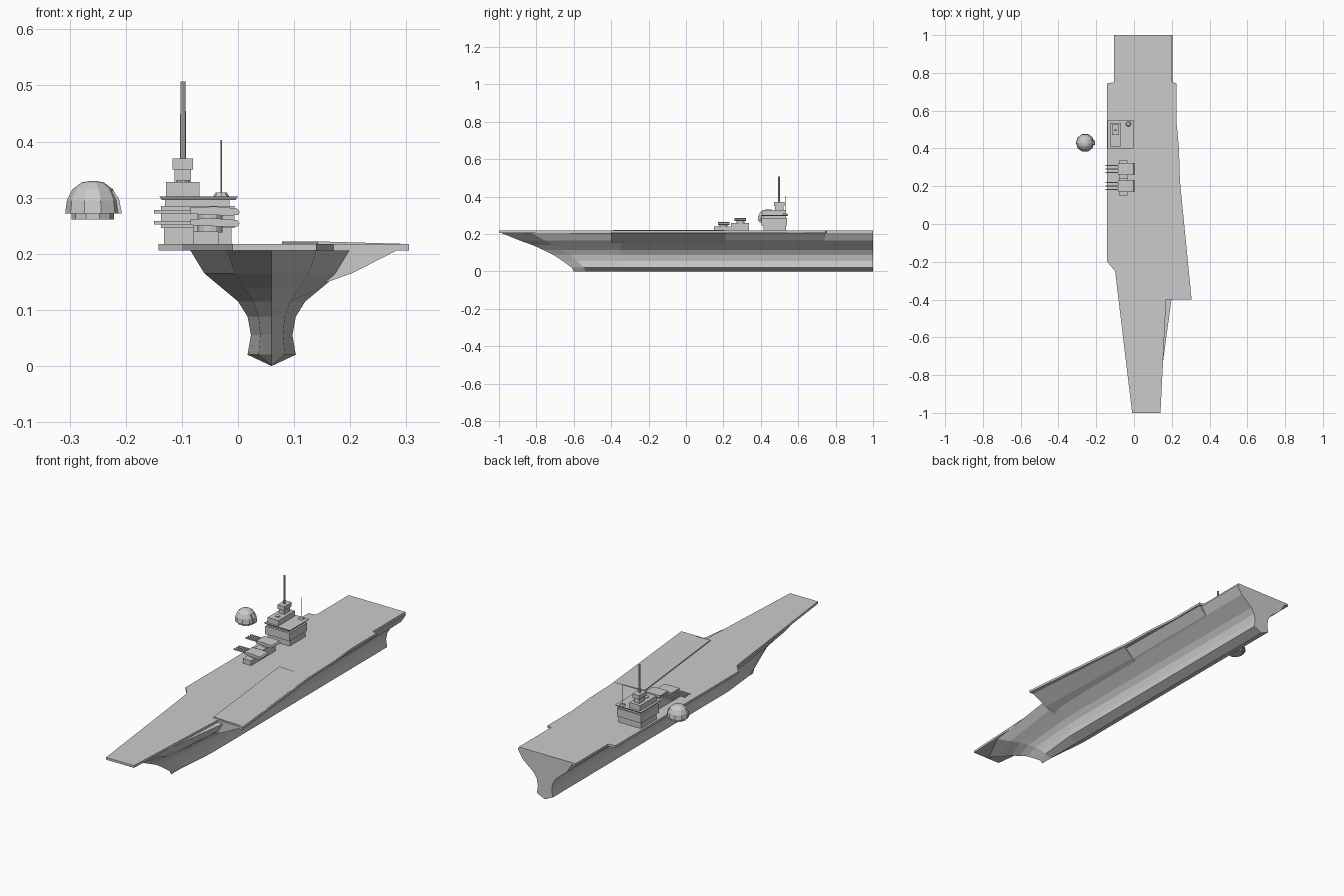
import bpy, bmesh, math
from mathutils import Vector

if "Cube" in bpy.data.objects:
    bpy.data.objects.remove(bpy.data.objects["Cube"])

GREY = bpy.data.materials.new("ship_grey")
GREY.diffuse_color = (0.6, 0.6, 0.6, 1)
GREY.use_nodes = True
GREY.node_tree.nodes["Principled BSDF"].inputs["Base Color"].default_value = GREY.diffuse_color


def finish(bm, name):
    bmesh.ops.remove_doubles(bm, verts=bm.verts, dist=1e-5)
    bmesh.ops.recalc_face_normals(bm, faces=bm.faces)
    me = bpy.data.meshes.new(name)
    bm.to_mesh(me)
    bm.free()
    me.materials.append(GREY)
    ob = bpy.data.objects.new(name, me)
    bpy.context.collection.objects.link(ob)
    return ob


def loft(name, rings):
    """Closed solid through equal-length rings of 3D points."""
    bm = bmesh.new()
    vs = [[bm.verts.new(p) for p in r] for r in rings]
    n = len(rings[0])
    for a, b in zip(vs, vs[1:]):
        for i in range(n):
            j = (i + 1) % n
            bm.faces.new((a[i], a[j], b[j], b[i]))
    bm.faces.new(vs[0])
    bm.faces.new(vs[-1])
    return finish(bm, name)


def box(name, x0, x1, y0, y1, z0, z1, inset=0.0):
    """Box whose bottom can be drawn in by inset."""
    def ring(z, d):
        return [(x0 + d, y0 + d, z), (x1 - d, y0 + d, z),
                (x1 - d, y1 - d, z), (x0 + d, y1 - d, z)]
    return loft(name, [ring(z0, inset), ring(z1, 0)])


def turned(name, cx, cy, profile, sides):
    """Stack of polygon rings from (radius, z) pairs."""
    return loft(name, [[(cx + r * math.cos(2 * math.pi * i / sides),
                         cy + r * math.sin(2 * math.pi * i / sides), z)
                        for i in range(sides)] for r, z in profile])


# Hull: levels of (height, half width, bow position), raked stem, flared sides
CX = 0.06
levels = [(0, 0, -0.6), (0.02, 0.043, -0.61), (0.055, 0.037, -0.66),
          (0.088, 0.043, -0.71), (0.115, 0.06, -0.765), (0.14, 0.09, -0.82),
          (0.165, 0.12, -0.89), (0.206, 0.145, -0.99)]
bm = bmesh.new()
rows = []
for z, w, bow in levels:
    side = [(w, 1.0), (w, -0.35), (w * 0.55, bow + 0.25 * (-0.35 - bow))]
    pts = [(CX - a, y) for a, y in side] + [(CX, bow)] + \
          [(CX + a, y) for a, y in reversed(side)]
    rows.append([bm.verts.new((x, y, z)) for x, y in pts])
for a, b in zip(rows, rows[1:]):
    for i in range(6):
        bm.faces.new((a[i], a[i + 1], b[i + 1], b[i]))
bm.faces.new(rows[-1])
bm.faces.new([r[0] for r in rows] + [r[-1] for r in reversed(rows)])
finish(bm, "hull")

# Flight deck
outline = [(-0.01, -1), (0.14, -1), (0.17, -0.4), (0.305, -0.4), (0.243, 0.23),
           (0.238, 0.4), (0.224, 0.55), (0.224, 0.745), (0.2, 0.75), (0.2, 1),
           (-0.105, 1), (-0.105, 0.75), (-0.142, 0.745), (-0.142, -0.2),
           (-0.1, -0.25)]
loft("flight_deck", [[(x, y, z) for x, y in outline] for z in (0.206, 0.217)])

# Raised inner edge of the angled deck
strip = [(0.142, -0.39, 0.222), (0.30, -0.39, 0.2175),
         (0.24, 0.207, 0.2175), (0.078, 0.207, 0.222)]
loft("angled_deck", [[(x, y, 0.21) for x, y, z in strip], strip])

# Sponsons carrying the deck overhang
def section(y, low, high):
    return [(0.13, y, 0.15), (0.155, y, 0.148), (low, y, 0.166),
            (high, y, 0.207), (0.13, y, 0.207)]

loft("angled_deck_sponson", [section(-0.4, 0.205, 0.285),
                             section(0.21, 0.188, 0.235)])
loft("side_sponson", [section(0.21, 0.184, 0.225), section(0.74, 0.184, 0.218)])

# Gun turrets: base, barbette, house and three barrels facing outboard
def turret(tag, y0, y1, base_top, z0, z1):
    yc = (y0 + y1) / 2
    box("turret_base_" + tag, -0.08, -0.035, yc - 0.05, yc + 0.046, 0.216, base_top)
    turned("barbette_" + tag, -0.05, yc, [(0.022, base_top - 0.002), (0.022, z0 + 0.002)], 12)
    zm = z0 + 0.006
    prof = [(-0.085, z0 + 0.003), (-0.02, z0), (0.0, z0 + 0.001),
            (0.003, zm), (-0.002, z1 - 0.003), (-0.04, z1), (-0.085, z1 - 0.001)]
    loft("turret_house_" + tag, [[(x, y, z) for x, z in prof] for y in (y0, y1)])
    for k in (-1, 0, 1):
        y = yc + k * 0.018
        box(f"barrel_{tag}_{k + 2}", -0.15, -0.08, y - 0.003, y + 0.003,
            zm - 0.002, zm + 0.004)

turret("lower", 0.17, 0.232, 0.240, 0.248, 0.263)
turret("upper", 0.26, 0.322, 0.258, 0.268, 0.284)

# Island: stacked decks, bridge slab and tower
box("island_base", -0.132, -0.012, 0.415, 0.535, 0.216, 0.246)
box("island_block", -0.137, -0.006, 0.405, 0.54, 0.246, 0.285)
box("island_neck", -0.13, -0.015, 0.415, 0.535, 0.285, 0.297)
box("bridge_slab", -0.14, 0.0, 0.40, 0.547, 0.296, 0.302, 0.004)
box("upper_bridge", -0.128, -0.069, 0.41, 0.535, 0.301, 0.328)
box("tower", -0.113, -0.084, 0.475, 0.52, 0.327, 0.351)
box("tower_head", -0.117, -0.08, 0.47, 0.527, 0.35, 0.37)
turned("mast", -0.098, 0.497, [(0.0055, 0.369), (0.0045, 0.507)], 8)
turned("sight_post", -0.098, 0.445, [(0.012, 0.327), (0.012, 0.331)], 10)
turned("aerial_base", -0.03, 0.53, [(0.015, 0.301), (0.01, 0.309)], 8)
turned("aerial", -0.03, 0.533, [(0.0016, 0.305), (0.0012, 0.403)], 6)

# Faceted dome standing clear of the side, with its collar and hood
turned("dome_collar", -0.259, 0.43, [(0.038, 0.261), (0.038, 0.273)], 10)
turned("dome", -0.259, 0.43, [(0.049, 0.272), (0.046, 0.295), (0.036, 0.315),
                              (0.02, 0.327), (0.004, 0.33)], 10)
hood = [(-0.235, 0.316), (-0.222, 0.312), (-0.212, 0.298), (-0.207, 0.272),
        (-0.225, 0.272)]
loft("dome_hood", [[(x, y, z) for x, z in hood] for y in (0.418, 0.442)])
